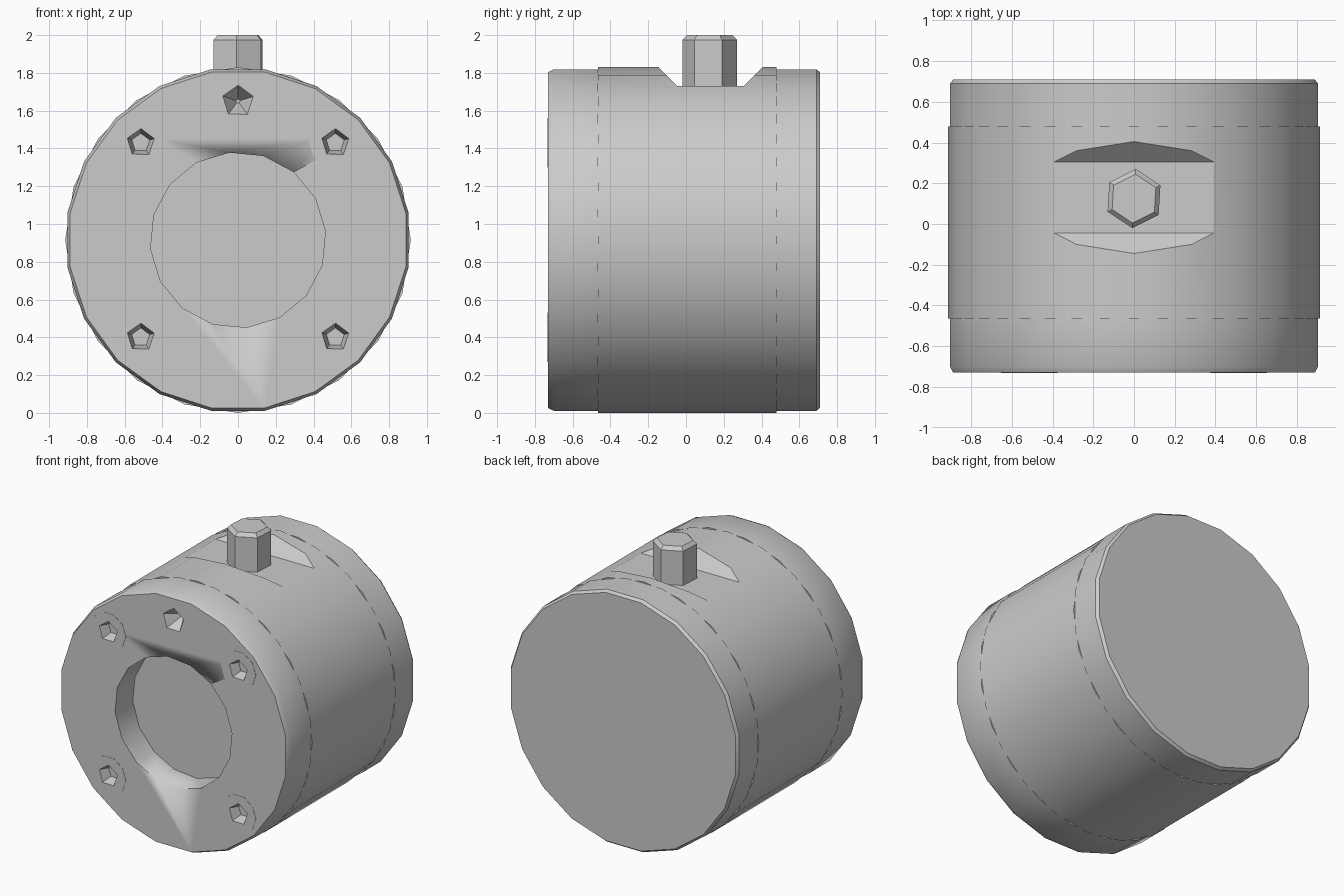
import bpy, bmesh, math
from mathutils import Matrix, Vector

if "Cube" in bpy.data.objects:
    bpy.data.objects.remove(bpy.data.objects["Cube"])

R, CZ = 0.915, 0.915
grey = bpy.data.materials.new("steel grey")
grey.diffuse_color = (0.6, 0.6, 0.6, 1)
grey.use_nodes = True
grey.node_tree.nodes["Principled BSDF"].inputs["Base Color"].default_value = grey.diffuse_color


def lathe(name, rings, sides, origin, turn=0.0, along_y=True, smooth=True):
    """Solid of (offset, radius) rings around an axis, closed at both ends."""
    bm = bmesh.new()
    loops = []
    for d, r in rings:
        loop = []
        for i in range(sides):
            a = turn + 2 * math.pi * i / sides
            u, v = r * math.cos(a), r * math.sin(a)
            p = (u, d, v) if along_y else (u, v, d)
            loop.append(bm.verts.new(Vector(p) + Vector(origin)))
        loops.append(loop)
    for a, b in zip(loops, loops[1:]):
        for i in range(sides):
            j = (i + 1) % sides
            bm.faces.new((a[i], a[j], b[j], b[i]))
    bm.faces.new(loops[0])
    bm.faces.new(loops[-1])
    bmesh.ops.recalc_face_normals(bm, faces=bm.faces)
    return finish(name, bm, smooth)


def finish(name, bm, smooth=False):
    me = bpy.data.meshes.new(name)
    bm.to_mesh(me)
    bm.free()
    me.materials.append(grey)
    ob = bpy.data.objects.new(name, me)
    bpy.context.collection.objects.link(ob)
    if smooth:
        bpy.ops.object.select_all(action='DESELECT')
        ob.select_set(True)
        bpy.context.view_layer.objects.active = ob
        bpy.ops.object.shade_smooth_by_angle(angle=math.radians(30))
    return ob


def cut(target, cutter):
    cutter.hide_render = True
    cutter.hide_set(True)
    m = target.modifiers.new("cut", 'BOOLEAN')
    m.operation, m.solver, m.object = 'DIFFERENCE', 'EXACT', cutter


# Drum: front plate, middle barrel and back plate, turned against each other
half = math.pi / 20
front = lathe("front_plate", [(-0.73, R - 0.015), (-0.70, R), (-0.465, R)], 20, (0, 0, CZ), half)
barrel = lathe("barrel", [(-0.465, R), (0.48, R)], 20, (0, 0, CZ))
back = lathe("back_plate", [(0.48, R), (0.69, R), (0.71, R - 0.015)], 20, (0, 0, CZ), half)

# Round recess in the front
cut(front, lathe("recess_cutter", [(-0.9, 0.465), (-0.53, 0.465)], 16, (0, 0, CZ), 0.1))

# Bolts in the four corners with sunken sockets, and one pointed hole on top
for sx in (-1, 1):
    for sz in (-1, 1):
        at = (sx * 0.515, 0, CZ + sz * 0.515)
        lathe("bolt_ring", [(-0.732, 0.138), (-0.70, 0.138)], 10, at)
        ring = bpy.context.object
        socket = lathe("socket_cutter", [(-0.8, 0.075), (-0.732, 0.075), (-0.66, 0.05)],
                       5, at, 0.3, smooth=False)
        cut(front, socket)
        cut(ring, socket)
cut(front, lathe("pin_hole_cutter", [(-0.8, 0.085), (-0.73, 0.085), (-0.62, 0.012)],
                 5, (0, 0, 1.65), 0.3, smooth=False))

# Sloped flat milled across the top of the barrel
bm = bmesh.new()
profile = [(-0.045, 1.73), (0.305, 1.73), (0.605, 2.03), (-0.345, 2.03)]
face = bm.faces.new([bm.verts.new((-1, y, z)) for y, z in profile])
ext = bmesh.ops.extrude_face_region(bm, geom=[face])
bmesh.ops.translate(bm, vec=(2, 0, 0),
                    verts=[v for v in ext["geom"] if isinstance(v, bmesh.types.BMVert)])
bmesh.ops.recalc_face_normals(bm, faces=bm.faces)
cut(barrel, finish("flat_cutter", bm))

# Hexagonal stud standing on the flat
lathe("stud", [(1.71, 0.145), (1.975, 0.145), (2.0, 0.12)], 6, (0, 0.125, 0),
      math.pi / 2 - 0.06, along_y=False, smooth=False)
